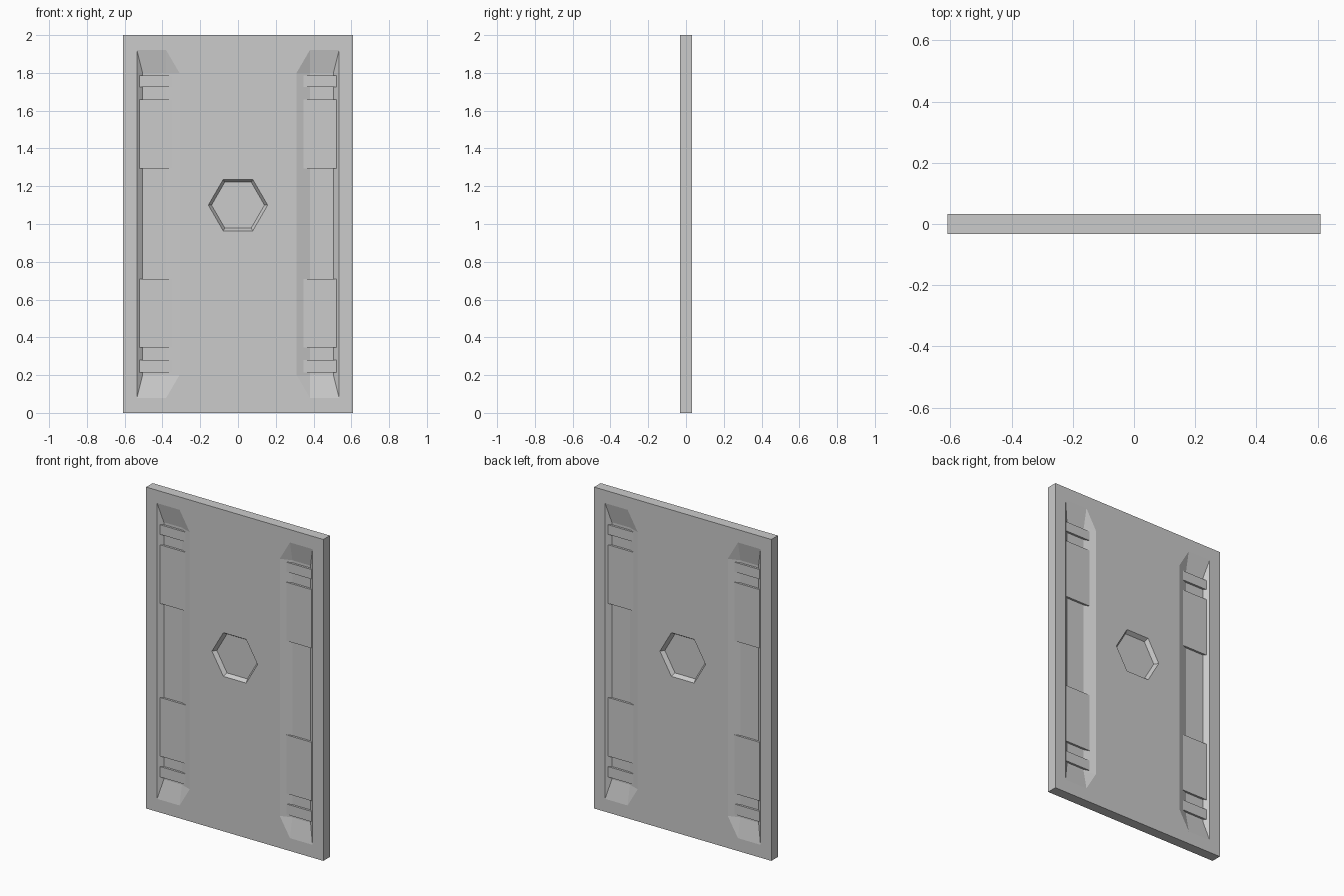
import bpy, bmesh, math

if "Cube" in bpy.data.objects:
    bpy.data.objects.remove(bpy.data.objects["Cube"])

W, T, H = 1.22, 0.064, 2.0
DEPTH = 0.024          # recess depth
STEP = 0.011           # depth of raised plates below the surface


def obj_from(bm, name):
    bmesh.ops.recalc_face_normals(bm, faces=bm.faces)
    me = bpy.data.meshes.new(name)
    bm.to_mesh(me)
    bm.free()
    ob = bpy.data.objects.new(name, me)
    bpy.context.collection.objects.link(ob)
    return ob


def box(name, x0, x1, y0, y1, z0, z1):
    bm = bmesh.new()
    bmesh.ops.create_cube(bm, size=1)
    for v in bm.verts:
        v.co.x = x0 + (v.co.x + 0.5) * (x1 - x0)
        v.co.y = y0 + (v.co.y + 0.5) * (y1 - y0)
        v.co.z = z0 + (v.co.z + 0.5) * (z1 - z0)
    return obj_from(bm, name)


def recess(name, rim, floor, sx, sy):
    """Tapered cutter from floor outline to rim, carried past the surface."""
    bm = bmesh.new()
    for (rx, rz), (fx, fz) in zip(rim, floor):
        bm.verts.new((sx * fx, sy * (T / 2 - DEPTH), fz))
        k = 1.25
        bm.verts.new((sx * (fx + (rx - fx) * k),
                      sy * (T / 2 - DEPTH + DEPTH * k), fz + (rz - fz) * k))
    bmesh.ops.remove_doubles(bm, verts=bm.verts, dist=1e-5)
    bmesh.ops.convex_hull(bm, input=bm.verts)
    bmesh.ops.dissolve_limit(bm, angle_limit=0.01, verts=bm.verts, edges=bm.edges)
    return obj_from(bm, name)


def hexagon(r):
    return [(r * math.cos(i * math.pi / 3), 1.1 + r * math.sin(i * math.pi / 3))
            for i in range(6)]


# Main slab
panel = box("door_panel", -W / 2, W / 2, -T / 2, T / 2, 0, H)

# Long side channels and central hexagonal recess, on both faces
rim = [(0.535, 0.08), (0.38, 0.08), (0.31, 0.20), (0.31, 1.80), (0.38, 1.92), (0.535, 1.92)]
floor = [(0.505, 0.20), (0.38, 0.20), (0.38, 0.20), (0.38, 1.80), (0.38, 1.80), (0.505, 1.80)]
cutters = []
for sy in (-1, 1):
    for sx in (-1, 1):
        cutters.append(recess("channel_cutter", rim, floor, sx, sy))
    cutters.append(recess("hexagon_cutter", hexagon(0.157), hexagon(0.14), 1, sy))

for c in cutters:
    m = panel.modifiers.new("cut", 'BOOLEAN')
    m.operation = 'DIFFERENCE'
    m.solver = 'EXACT'
    m.object = c
bpy.context.view_layer.objects.active = panel
panel.select_set(True)
for m in list(panel.modifiers):
    bpy.ops.object.modifier_apply(modifier=m.name)
for c in cutters:
    bpy.data.objects.remove(c)

# Raised plates and narrow bands inside each channel
plates = [("lower_band", 0.215, 0.28), ("lower_plate", 0.345, 0.71),
          ("upper_plate", 1.295, 1.66), ("upper_band", 1.725, 1.785)]
for sy in (-1, 1):
    for sx in (-1, 1):
        for name, z0, z1 in plates:
            xs = sorted((sx * 0.348, sx * 0.53))
            ys = sorted((sy * (T / 2 - DEPTH - 0.003), sy * (T / 2 - STEP)))
            box(name, *xs, *ys, z0, z1)
